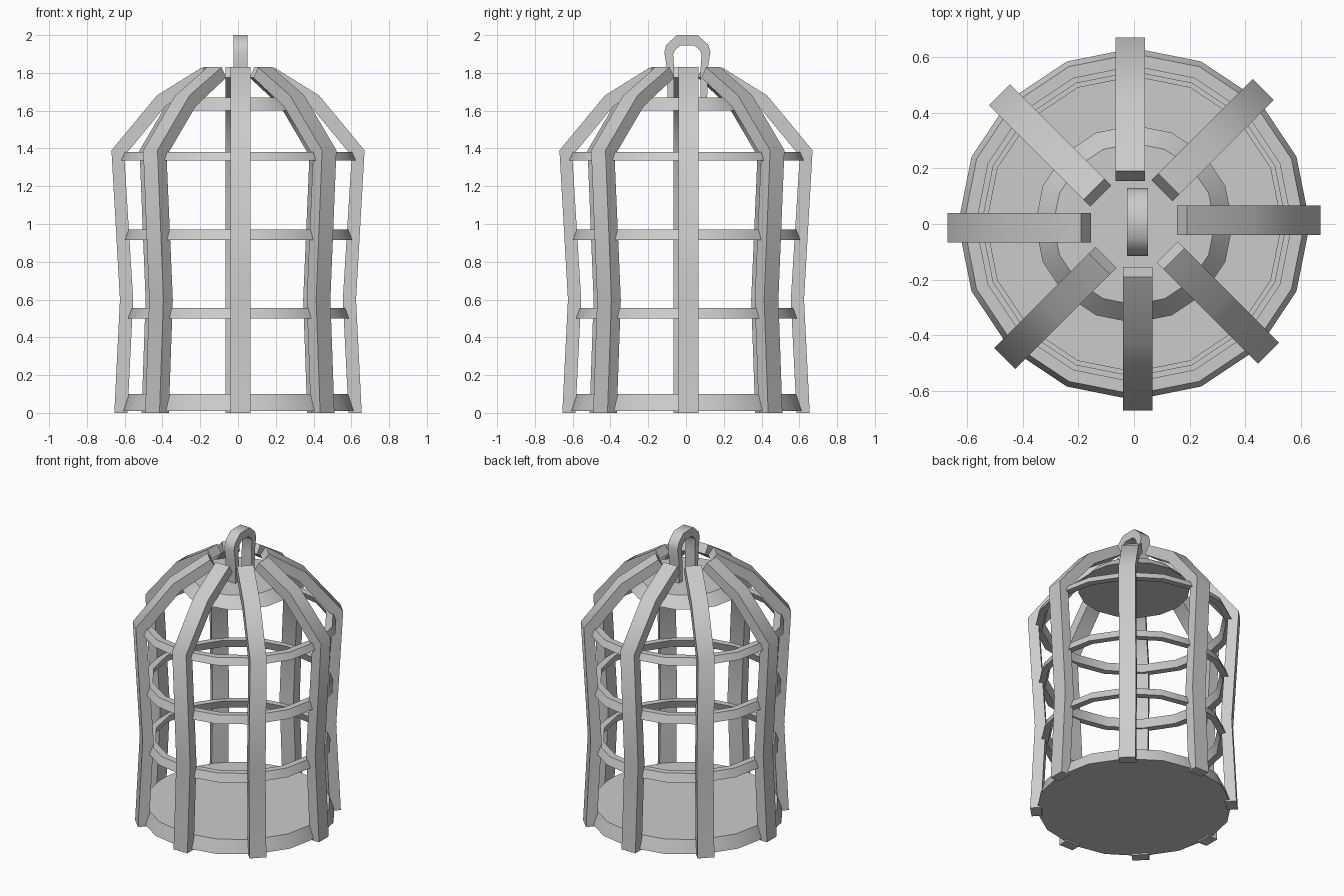
import bpy, bmesh, math
from mathutils import Matrix, Vector

if "Cube" in bpy.data.objects:
    bpy.data.objects.remove(bpy.data.objects["Cube"], do_unlink=True)

metal = bpy.data.materials.new("grey metal")
metal.use_nodes = True
GREY = (0.6, 0.6, 0.6, 1)
metal.diffuse_color = GREY
metal.node_tree.nodes["Principled BSDF"].inputs["Base Color"].default_value = GREY


def finish(name, bm, angle):
    bmesh.ops.recalc_face_normals(bm, faces=bm.faces)
    mesh = bpy.data.meshes.new(name)
    bm.to_mesh(mesh)
    bm.free()
    mesh.materials.append(metal)
    ob = bpy.data.objects.new(name, mesh)
    bpy.context.collection.objects.link(ob)
    bpy.ops.object.select_all(action='DESELECT')
    ob.select_set(True)
    bpy.context.view_layer.objects.active = ob
    bpy.ops.object.shade_smooth_by_angle(angle=math.radians(angle))
    return ob


def strip(name, outer, inner, width, matrix, angle=50):
    """Rectangular bar along local x/z between two matching paths."""
    bm = bmesh.new()
    rows = []
    for (xo, zo), (xi, zi) in zip(outer, inner):
        corners = ((xo, -1, zo), (xo, 1, zo), (xi, 1, zi), (xi, -1, zi))
        rows.append([bm.verts.new(matrix @ Vector((x, s * width / 2, z))) for x, s, z in corners])
    for a, b in zip(rows, rows[1:]):
        for i in range(4):
            j = (i + 1) % 4
            bm.faces.new((a[i], a[j], b[j], b[i]))
    bm.faces.new(rows[0])
    bm.faces.new(rows[-1])
    return finish(name, bm, angle)


def disc(name, z0, z1, r0, r1):
    bm = bmesh.new()
    bmesh.ops.create_cone(bm, cap_ends=True, segments=16, radius1=r0, radius2=r1, depth=z1 - z0,
                          matrix=Matrix.Translation((0, 0, (z0 + z1) / 2)))
    return finish(name, bm, 30)


def hoop(name, z0, z1, r0, r1, wall):
    bm = bmesh.new()
    section = ((r0, z0), (r1, z1), (r1 - wall, z1), (r0 - wall, z0))
    loops = []
    for k in range(16):
        a = k * math.tau / 16
        loops.append([bm.verts.new((r * math.cos(a), r * math.sin(a), z)) for r, z in section])
    for k in range(16):
        a, b = loops[k], loops[(k + 1) % 16]
        for i in range(4):
            j = (i + 1) % 4
            bm.faces.new((a[i], b[i], b[j], a[j]))
    return finish(name, bm, 30)


# Solid floor and roof plate
disc("floor", 0.01, 0.1, 0.62, 0.59)
disc("roof_plate", 1.6, 1.67, 0.355, 0.29)

# Horizontal hoops
hoop("lower_hoop", 0.5, 0.555, 0.595, 0.575, 0.045)
hoop("middle_hoop", 0.915, 0.97, 0.612, 0.592, 0.045)
hoop("upper_hoop", 1.335, 1.38, 0.632, 0.612, 0.045)

# Eight bent bars, each set slightly off the radial line
bar_outer = ((0.655, 0), (0.625, 0.6), (0.67, 1.39), (0.43, 1.68), (0.19, 1.83))
bar_inner = ((0.585, 0), (0.555, 0.6), (0.602, 1.36), (0.385, 1.622), (0.155, 1.775))
for k in range(8):
    turn = Matrix.Rotation(k * math.tau / 8, 4, 'Z') @ Matrix.Translation((0, 0.0135, 0))
    strip(f"bar_{k + 1}", bar_outer, bar_inner, 0.107, turn)

# Hanging loop, an arch running front to back
half_out = ((0.105, 1.66), (0.108, 1.82), (0.122, 1.91), (0.11, 1.95), (0.055, 2.0))
half_in = ((0.07, 1.66), (0.07, 1.82), (0.075, 1.9), (0.066, 1.92), (0.037, 1.945))


def arch(half):
    return half + tuple((-x, z) for x, z in reversed(half))


place = Matrix.Translation((0.0125, 0.007, 0)) @ Matrix.Rotation(math.pi / 2, 4, 'Z')
strip("hanging_loop", arch(half_out), arch(half_in), 0.075, place, 60)
